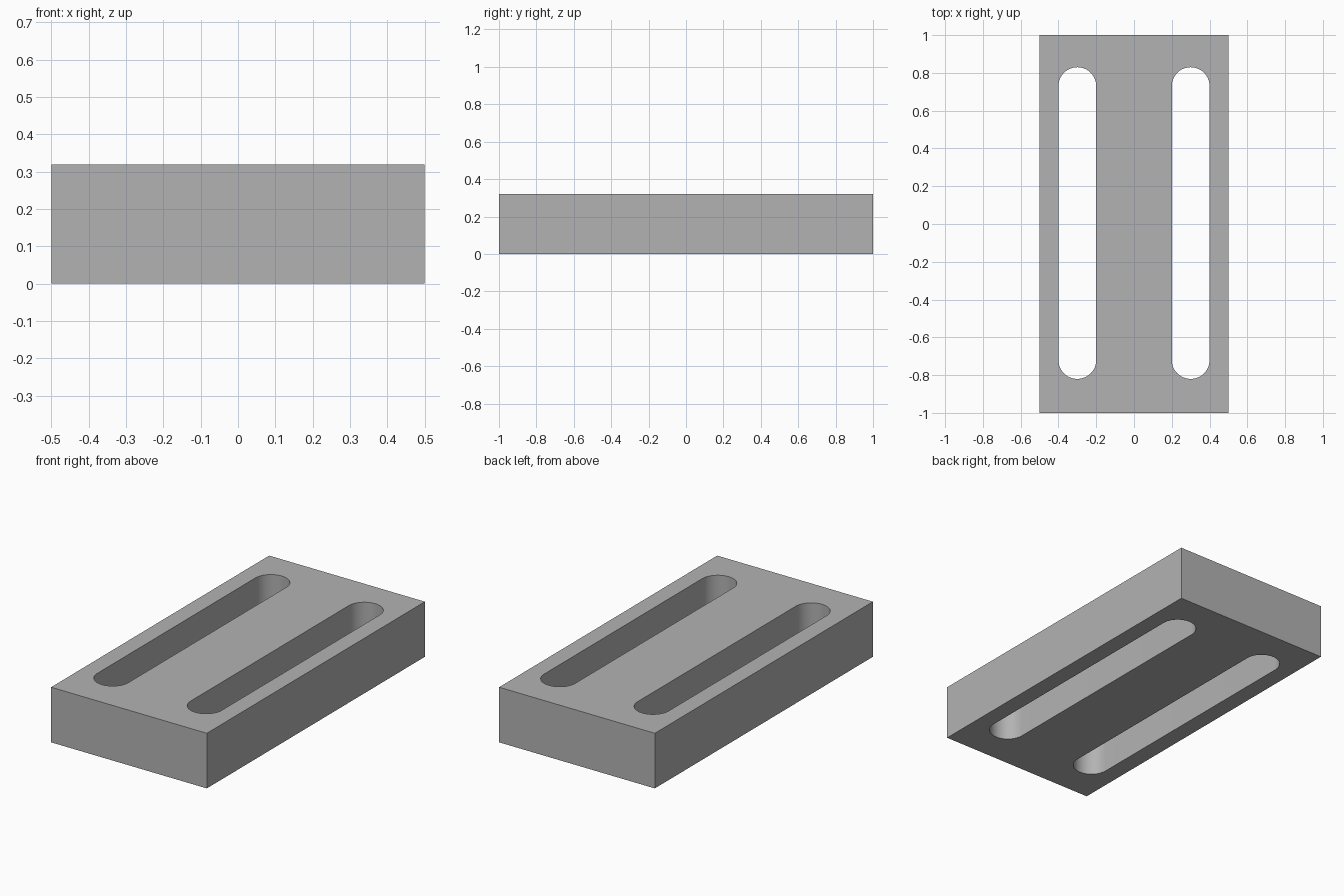
import bpy, bmesh, math
from mathutils import Vector

old = bpy.data.objects.get("Cube")
if old:
    bpy.data.objects.remove(old, do_unlink=True)

WIDTH, LENGTH, HEIGHT = 1.0, 2.0, 0.32
SLOT_X, SLOT_R = 0.3, 0.1
SLOT_FRONT, SLOT_BACK = -0.82, 0.83
ARC_STEPS = 24

grey = bpy.data.materials.new("plain_grey")
grey.use_nodes = True
colour = (0.45, 0.45, 0.45, 1)
grey.diffuse_color = colour
grey.node_tree.nodes["Principled BSDF"].inputs["Base Color"].default_value = colour


def prism(name, outline, z0, z1):
    """Extrude a closed outline straight up from z0 to z1."""
    bm = bmesh.new()
    base = bm.faces.new([bm.verts.new((x, y, z0)) for x, y in outline])
    top = bmesh.ops.extrude_face_region(bm, geom=[base])["geom"]
    verts = [g for g in top if isinstance(g, bmesh.types.BMVert)]
    bmesh.ops.translate(bm, verts=verts, vec=Vector((0, 0, z1 - z0)))
    bmesh.ops.recalc_face_normals(bm, faces=bm.faces)
    mesh = bpy.data.meshes.new(name)
    bm.to_mesh(mesh)
    bm.free()
    mesh.materials.append(grey)
    obj = bpy.data.objects.new(name, mesh)
    bpy.context.collection.objects.link(obj)
    return obj


def slot_outline(cx):
    """Long slot with a half-round at each end."""
    points = []
    for cy, start in ((SLOT_BACK - SLOT_R, 0), (SLOT_FRONT + SLOT_R, math.pi)):
        for i in range(ARC_STEPS + 1):
            a = start + math.pi * i / ARC_STEPS
            points.append((cx + SLOT_R * math.cos(a), cy + SLOT_R * math.sin(a)))
    return points


# Rectangular block
w, d = WIDTH / 2, LENGTH / 2
block = prism("slotted_block", [(-w, -d), (w, -d), (w, d), (-w, d)], 0, HEIGHT)
bpy.context.view_layer.objects.active = block
block.select_set(True)

# Two through slots
for side, sign in (("left", 1), ("right", -1)):
    cutter = prism(side + "_slot_cutter", slot_outline(sign * SLOT_X), -HEIGHT, 2 * HEIGHT)
    cutter.hide_render = True
    cut = block.modifiers.new(side + "_slot", "BOOLEAN")
    cut.operation = "DIFFERENCE"
    cut.solver = "EXACT"
    cut.object = cutter
    bpy.ops.object.modifier_apply(modifier=cut.name)
    bpy.data.objects.remove(cutter, do_unlink=True)

# Smooth slot ends, crisp block edges
bpy.ops.object.shade_smooth_by_angle(angle=math.radians(30))
